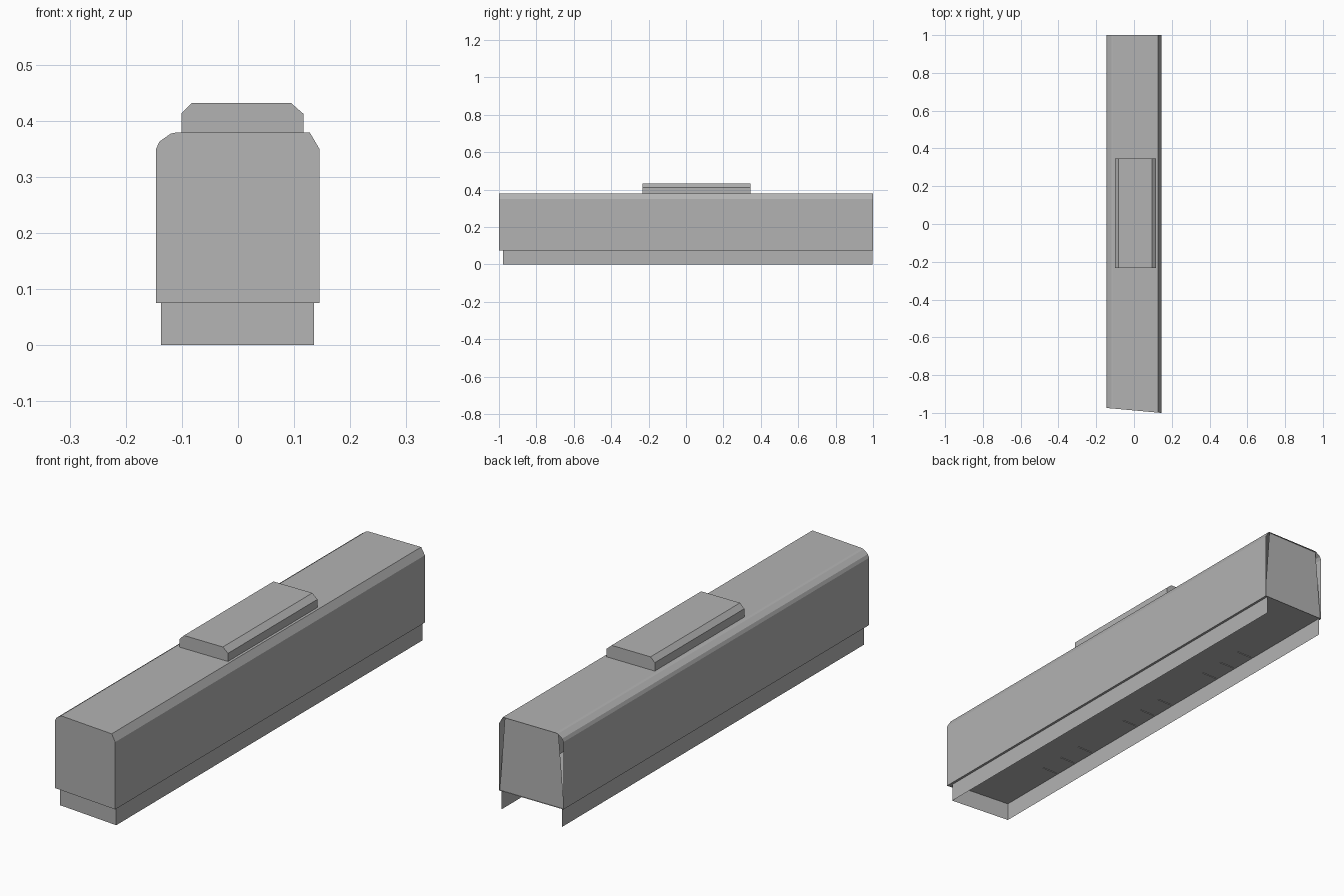
import bpy, bmesh

cube = bpy.data.objects.get("Cube")
if cube:
    bpy.data.objects.remove(cube, do_unlink=True)

grey = bpy.data.materials.new("plain_grey")
grey.use_nodes = True
tone = (0.45, 0.45, 0.45, 1)
grey.diffuse_color = tone
grey.node_tree.nodes["Principled BSDF"].inputs["Base Color"].default_value = tone


def finish(name, bm):
    mesh = bpy.data.meshes.new(name)
    bm.to_mesh(mesh)
    bm.free()
    mesh.materials.append(grey)
    obj = bpy.data.objects.new(name, mesh)
    bpy.context.collection.objects.link(obj)
    return obj


def loft(name, profile, front, back, closed=True, caps=(True, True)):
    """Sweep an x-z profile along y; front and back give y for each x."""
    bm = bmesh.new()
    a = [bm.verts.new((x, front(x), z)) for x, z in profile]
    b = [bm.verts.new((x, back(x), z)) for x, z in profile]
    n = len(profile)
    for i in range(n if closed else n - 1):
        j = (i + 1) % n
        bm.faces.new((a[i], a[j], b[j], b[i]))
    if caps[0]:
        bm.faces.new(a[::-1])
    if caps[1]:
        bm.faces.new(b)
    bmesh.ops.recalc_face_normals(bm, faces=bm.faces)
    return finish(name, bm)


def sheet(name, points):
    bm = bmesh.new()
    bm.faces.new([bm.verts.new(p) for p in points])
    return finish(name, bm)


# Main body: one bevelled shoulder, one rounded shoulder, slightly skewed nose
floor_z = 0.075
body = [(-0.146, floor_z), (0.145, floor_z), (0.145, 0.35), (0.128, 0.379),
        (-0.11, 0.379), (-0.12, 0.377), (-0.14, 0.363), (-0.146, 0.35)]
skew = lambda x: -0.987 - 0.09 * x
loft("body_shell", body, skew, lambda x: 1, caps=(True, False))

# Rear panel, narrowing toward the roof so thin gaps remain at its sides
sheet("rear_panel", [(0.145, 0.995, floor_z), (-0.146, 0.995, floor_z),
                     (-0.12, 0.995, 0.377), (0.122, 0.995, 0.379)])

# Skirt: two side sheets and a front sheet, open below and behind
left, right = 0.135, -0.137
nose = lambda x: skew(x) + 0.02
for name, x in (("left_skirt", left), ("right_skirt", right)):
    pts = [(x, nose(x), 0), (x, 0.997, 0), (x, 0.997, floor_z), (x, nose(x), floor_z)]
    sheet(name, pts if x > 0 else pts[::-1])
sheet("front_skirt", [(right, nose(right), 0), (left, nose(left), 0),
                      (left, nose(left), floor_z), (right, nose(right), floor_z)])

# Roof unit with bevelled long edges
unit = [(-0.101, 0.375), (0.117, 0.375), (0.117, 0.412), (0.094, 0.432),
        (-0.082, 0.432), (-0.101, 0.413)]
loft("roof_unit", unit, lambda x: -0.232, lambda x: 0.346)

# Small underfloor ribs in three groups of three
for group in range(3):
    for k in range(3):
        y = -0.64 + 0.5 * group + 0.11 * k
        rib = [(-0.127, 0.072), (-0.06, 0.072), (-0.06, 0.076), (-0.127, 0.076)]
        loft(f"underfloor_rib_{group * 3 + k + 1}", rib,
             lambda x: y - 0.002, lambda x: y + 0.002)
